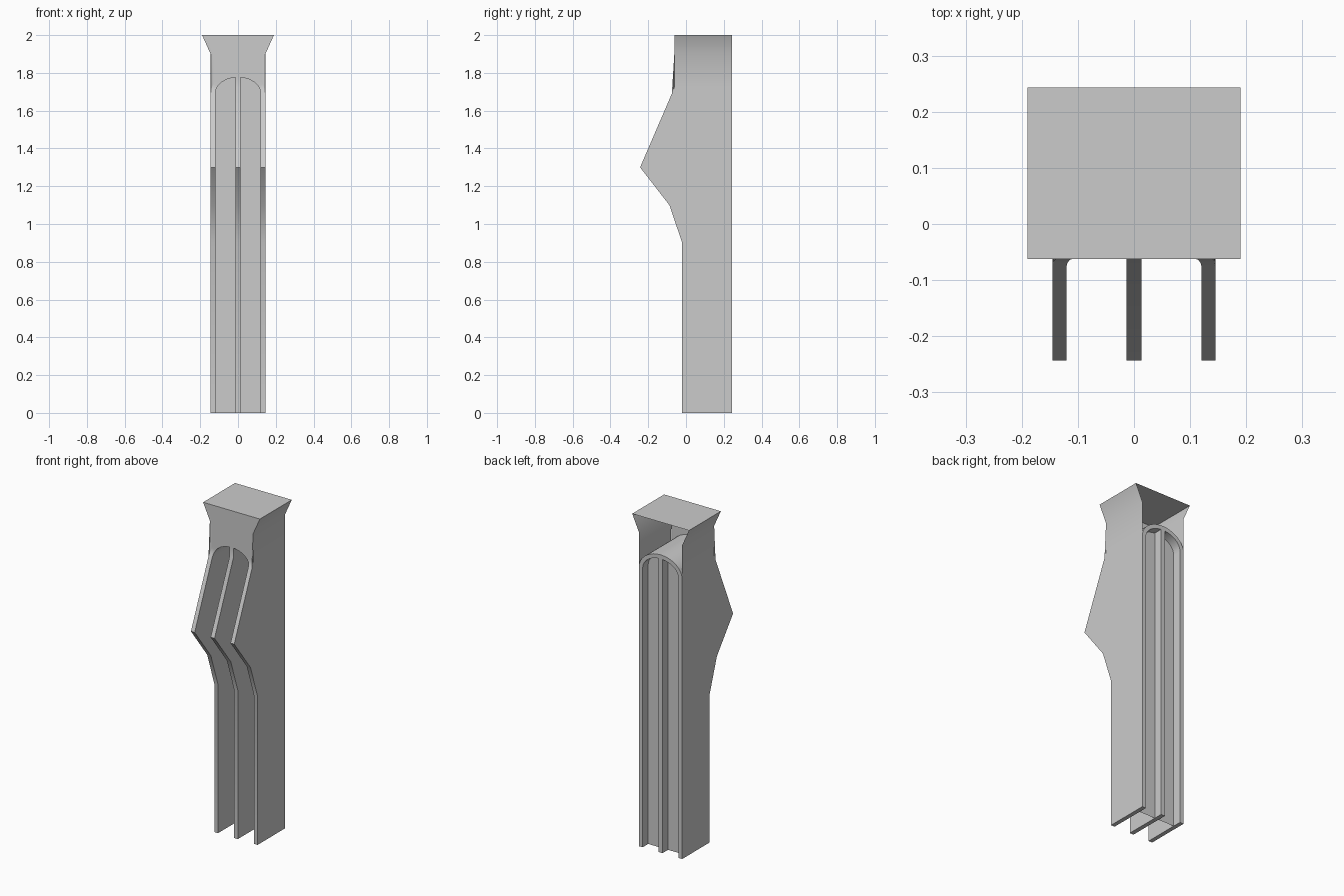
import bpy, bmesh, math

if "Cube" in bpy.data.objects:
    bpy.data.objects.remove(bpy.data.objects["Cube"])

grey = bpy.data.materials.new("light grey")
grey.diffuse_color = (0.6, 0.6, 0.6, 1)
grey.use_nodes = True
grey.node_tree.nodes["Principled BSDF"].inputs["Base Color"].default_value = grey.diffuse_color

BACK, SPRING, TOP = 0.243, 1.69, 2.0
INNER, OUTER = (0.12, 0.087), (0.145, 0.112)   # arch half width and rise
STEPS = 20


def front(z):
    """Depth of the front edge near the arch."""
    return -0.062 if z > 1.72 else -0.062 - (1.72 - z) * 0.43


def arch(size):
    return [(size[0] * math.cos(math.pi * i / STEPS),
             SPRING + size[1] * math.sin(math.pi * i / STEPS)) for i in range(STEPS + 1)]


def finish(name, bm, solid=True):
    bmesh.ops.remove_doubles(bm, verts=bm.verts, dist=1e-5)
    if solid:
        bmesh.ops.recalc_face_normals(bm, faces=bm.faces)
    me = bpy.data.meshes.new(name)
    bm.to_mesh(me)
    bm.free()
    me.materials.append(grey)
    ob = bpy.data.objects.new(name, me)
    bpy.context.collection.objects.link(ob)
    bpy.ops.object.select_all(action='DESELECT')
    ob.select_set(True)
    bpy.context.view_layer.objects.active = ob
    bpy.ops.object.shade_smooth_by_angle(angle=math.radians(30))
    return ob


def quad(bm, *pts):
    bm.faces.new([bm.verts.new(p) for p in pts])


def rib(name, x0, x1, top):
    """Bent side profile extruded across x."""
    prof = [(BACK, 0), (-0.02, 0), (-0.02, 0.9), (-0.088, 1.1), (-0.243, 1.3)]
    if top > 1.72:
        prof.append((-0.062, 1.72))
    prof += [(front(top), top), (BACK, top)]
    bm = bmesh.new()
    f = bm.faces.new([bm.verts.new((x0, y, z)) for y, z in prof])
    ext = bmesh.ops.extrude_face_region(bm, geom=[f])
    moved = [v for v in ext["geom"] if isinstance(v, bmesh.types.BMVert)]
    bmesh.ops.translate(bm, verts=moved, vec=(x1 - x0, 0, 0))
    finish(name, bm)


# Upright ribs
rib("right_wall", 0.12, 0.145, SPRING)
rib("left_wall", -0.145, -0.12, SPRING)
rib("centre_rib", -0.013, 0.013, SPRING + INNER[1])

# Vault joining the two walls
inner, outer = arch(INNER), arch(OUTER)
bm = bmesh.new()
for i in range(STEPS):
    ring = [inner[i], outer[i], outer[i + 1], inner[i + 1]]
    f = [(x, front(z), z) for x, z in ring]
    b = [(x, BACK, z) for x, z in ring]
    quad(bm, *f)
    quad(bm, *b)
    quad(bm, f[0], b[0], b[3], f[3])
    quad(bm, f[1], b[1], b[2], f[2])
finish("arch_vault", bm)

# Recessed back panel with arched top
bm = bmesh.new()
outline = [(-0.12, 0), (0.12, 0)] + inner
bm.faces.new([bm.verts.new((x, 0.19, z)) for x, z in outline])
finish("back_panel", bm, False)

# Front plate above the arch
bm = bmesh.new()
flare = 0.19 / 0.145
for (xa, za), (xb, zb) in zip(outer, outer[1:]):
    quad(bm, (xb, front(zb), zb), (xa, front(za), za), (xa, -0.062, 1.9), (xb, -0.062, 1.9))
    quad(bm, (xb, -0.062, 1.9), (xa, -0.062, 1.9),
         (xa * flare, -0.062, TOP), (xb * flare, -0.062, TOP))
finish("front_plate", bm, False)

# Thin flared upper sides, open at the back
for s, name in ((1, "right_upper_side"), (-1, "left_upper_side")):
    bm = bmesh.new()
    rows = [(0.145, SPRING), (0.145, 1.72), (0.145, 1.9), (0.19, TOP)]
    for (xa, za), (xb, zb) in zip(rows, rows[1:]):
        pts = [(s * xa, front(za), za), (s * xa, BACK, za),
               (s * xb, BACK, zb), (s * xb, front(zb), zb)]
        quad(bm, *(pts if s > 0 else pts[::-1]))
    finish(name, bm, False)

# Flat cap
bm = bmesh.new()
quad(bm, (-0.19, -0.062, TOP), (0.19, -0.062, TOP), (0.19, BACK, TOP), (-0.19, BACK, TOP))
finish("top_cap", bm, False)
